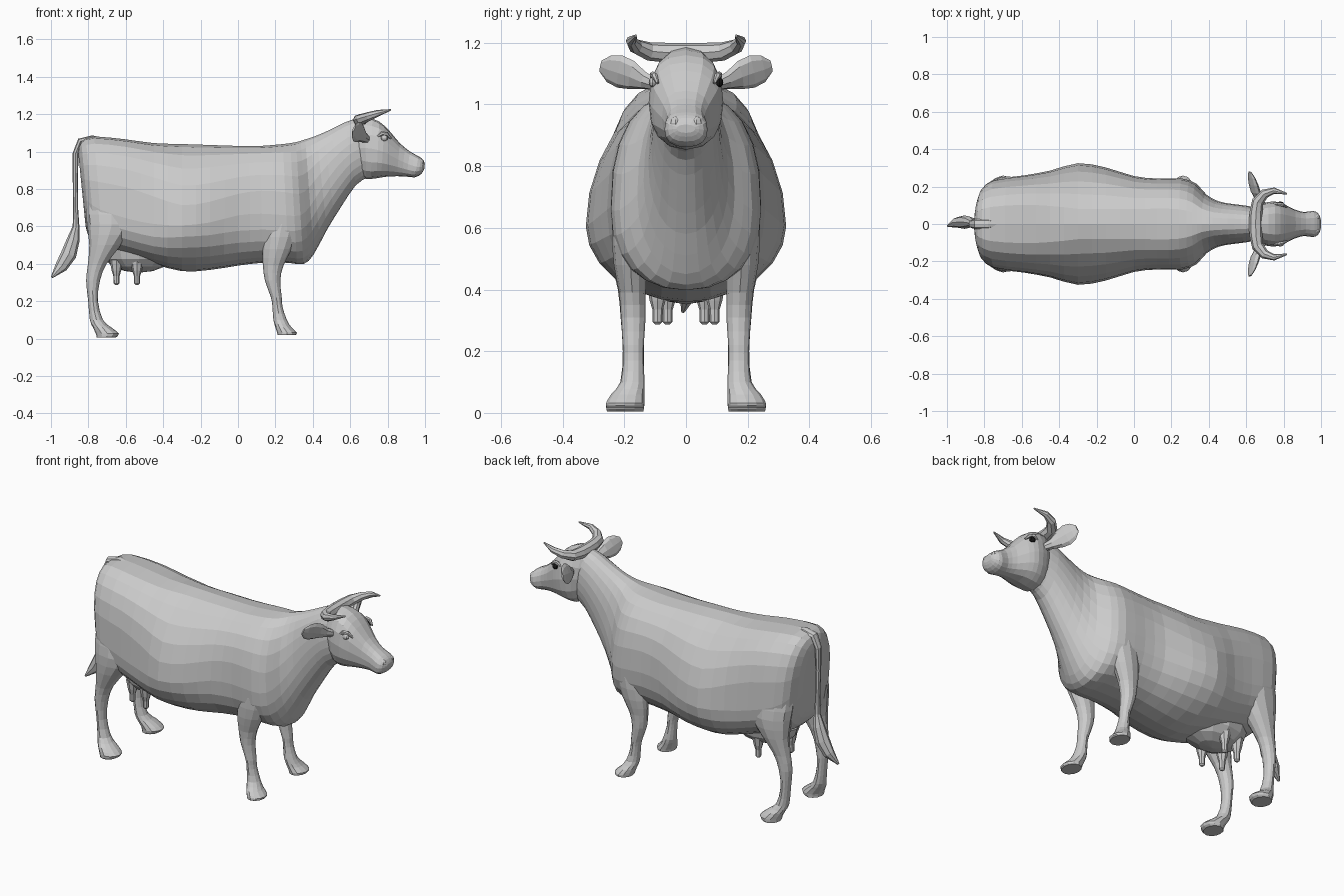
import bpy, bmesh
from math import cos, sin, pi
from mathutils import Vector, Matrix


def smooth_rows(rows, steps=2):
    """Insert Catmull-Rom in-between rows so coarse sections flow into each other."""
    out = []
    for i in range(len(rows) - 1):
        q = [rows[max(i - 1, 0)], rows[i], rows[i + 1], rows[min(i + 2, len(rows) - 1)]]
        for k in range(steps):
            t = k / steps
            out.append([.5 * (2 * b + (c - a) * t + (2 * a - 5 * b + 4 * c - d) * t * t
                              + (3 * b - a - 3 * c + d) * t ** 3) for a, b, c, d in zip(*q)])
    return out + [list(rows[-1])]


def loft(name, rings, mirror=False):
    """Skin closed rings of points, cap both ends, optionally mirror across y."""
    bm = bmesh.new()
    vs = [[bm.verts.new(p) for p in r] for r in rings]
    n = len(vs[0])
    for a, b in zip(vs, vs[1:]):
        for i in range(n):
            j = (i + 1) % n
            bm.faces.new((a[i], a[j], b[j], b[i]))
    bm.faces.new(vs[0])
    bm.faces.new(vs[-1])
    bmesh.ops.recalc_face_normals(bm, faces=bm.faces)
    return finish(name, bm, mirror)


def finish(name, bm, mirror=False):
    me = bpy.data.meshes.new(name)
    bm.to_mesh(me)
    bm.free()
    ob = bpy.data.objects.new(name, me)
    bpy.context.collection.objects.link(ob)
    if mirror:
        ob.modifiers.new("Mirror", 'MIRROR').use_axis = (False, True, False)
    return ob


def spow(v, p):
    return (1 if v >= 0 else -1) * abs(v) ** p


def section(xt, zt, xb, zb, w, f, e, n=24):
    """Tilted cross-section: top point, bottom point, half width, widest height, squareness on top."""
    top, bot, out = Vector((xt, 0, zt)), Vector((xb, 0, zb)), []
    for i in range(n):
        t = 2 * pi * i / n
        p = 2 / (e if sin(t) > 0 else min(e, 2.4))
        v = spow(sin(t), p)
        out.append(bot.lerp(top, f + v * ((1 - f) if v > 0 else f)) + Vector((0, w * spow(cos(t), p), 0)))
    return out


def level_ring(x, y, z, rx, ry, n=12):
    return [Vector((x + rx * cos(2 * pi * i / n), y + ry * sin(2 * pi * i / n), z)) for i in range(n)]


def tube(name, path, up, n=8, mirror=False):
    """Tapered tube through (x, y, z, side radius, up radius)."""
    pts, rings = [Vector(p[:3]) for p in path], []
    for i, p in enumerate(path):
        t = (pts[min(i + 1, len(pts) - 1)] - pts[max(i - 1, 0)]).normalized()
        s = t.cross(Vector(up)).normalized()
        u = s.cross(t)
        rings.append([pts[i] + s * p[3] * cos(2 * pi * k / n) + u * p[4] * sin(2 * pi * k / n)
                      for k in range(n)])
    return loft(name, rings, mirror)


def ball(name, c, r, mirror=False, u=12, v=8):
    bm = bmesh.new()
    bmesh.ops.create_uvsphere(bm, u_segments=u, v_segments=v, radius=1,
                              matrix=Matrix.Translation(c) @ Matrix.Diagonal((*r, 1)))
    return finish(name, bm, mirror)


# Trunk and neck
loft("body", [section(*s) for s in smooth_rows((
    (-.855, 1.00, -.815, .60, .09, .5, 2.4),
    (-.838, 1.055, -.79, .53, .185, .4, 2.6),
    (-.77, 1.08, -.72, .48, .238, .35, 2.8),
    (-.60, 1.065, -.58, .44, .260, .32, 2.9),
    (-.45, 1.045, -.45, .40, .285, .33, 2.5),
    (-.30, 1.04, -.30, .36, .325, .36, 1.95),
    (-.15, 1.035, -.15, .367, .302, .38, 2.05),
    (.00, 1.03, .00, .39, .256, .42, 2.3),
    (.12, 1.03, .13, .405, .243, .42, 2.5),
    (.24, 1.04, .27, .405, .243, .4, 2.4),
    (.31, 1.05, .35, .398, .215, .4, 2.2),
    (.36, 1.065, .405, .45, .158, .42, 2.1),
    (.42, 1.085, .475, .58, .122, .45, 2.1),
    (.50, 1.12, .555, .71, .107, .5, 2.1),
    (.57, 1.155, .63, .82, .098, .5, 2.1),
    (.64, 1.18, .69, .86, .085, .5, 2.1)))])

# Head
loft("head", [section(*s, 16) for s in smooth_rows((
    (.61, 1.17, .66, .87, .078, .5, 2.2),
    (.68, 1.185, .685, .853, .108, .5, 2.3),
    (.755, 1.16, .74, .857, .121, .5, 2.5),
    (.81, 1.11, .79, .865, .107, .5, 2.5),
    (.865, 1.045, .85, .868, .078, .5, 2.5),
    (.92, 1.00, .90, .866, .064, .5, 2.5),
    (.965, .975, .945, .862, .070, .5, 2.5),
    (.988, .957, .98, .88, .058, .5, 2.4),
    (.999, .935, .996, .908, .030, .5, 2.2)))])

# Horns
tube("horn", [(.65, -.01, 1.168, .036, .032), (.652, .06, 1.168, .035, .032), (.662, .12, 1.172, .032, .03),
              (.70, .163, 1.188, .025, .024), (.75, .178, 1.206, .017, .017),
              (.818, .162, 1.223, .004, .004)], (0, 0, 1), 8, True)

# Ears
tube("ear", [(.69, .095, 1.065, .02, .02), (.668, .135, 1.078, .02, .03), (.65, .175, 1.095, .02, .05),
             (.638, .215, 1.107, .016, .057), (.628, .25, 1.116, .011, .047),
             (.62, .277, 1.125, .005, .02)], (.35, 0, 1), 8, True)

# Eyes, brows and nostrils
dark = bpy.data.materials.new("dark_eye")
dark.diffuse_color = (.01, .01, .01, 1)
ball("left_eye", (.782, .108, 1.072), (.02, .013, .016), u=8, v=6).data.materials.append(dark)
ball("right_eye", (.782, -.108, 1.072), (.02, .013, .016), u=8, v=6)
tube("brow", [(.745, .108, 1.08, .006, .006), (.77, .108, 1.096, .012, .01), (.795, .102, 1.094, .011, .01),
              (.818, .092, 1.07, .005, .005)], (0, 1, 0), 6, True)
ball("nostril", (.974, .034, .94), (.022, .021, .022), True, 8, 6)

# Front legs, shoulder to hoof
loft("front_leg", [level_ring(*s) for s in smooth_rows((
    (.25, .155, .72, .075, .062), (.235, .178, .61, .095, .062), (.208, .180, .48, .078, .054),
    (.188, .174, .39, .055, .043), (.185, .171, .31, .041, .040), (.205, .171, .22, .029, .034),
    (.211, .171, .17, .027, .033), (.225, .173, .10, .036, .039), (.243, .189, .06, .043, .054),
    (.262, .197, .032, .053, .062), (.26, .197, .018, .048, .060)))], True)

# Hind legs, thigh to hoof
loft("hind_leg", [level_ring(*s) for s in smooth_rows((
    (-.69, .13, .84, .09, .07), (-.683, .154, .72, .13, .083), (-.675, .172, .61, .132, .083),
    (-.71, .178, .50, .085, .066), (-.752, .176, .40, .050, .045), (-.775, .173, .31, .037, .039),
    (-.775, .171, .20, .026, .034), (-.757, .174, .10, .035, .039), (-.727, .189, .06, .049, .054),
    (-.698, .197, .026, .062, .062), (-.705, .197, .005, .050, .059)))], True)

# Udder and teats
ball("udder", (-.53, 0, .47), (.20, .15, .118))
for place, tx, ty in (("front", -.54, .092), ("rear", -.65, .06)):
    loft(f"{place}_teat", [level_ring(tx, ty, z, r, r, 8) for z, r in (
        (.42, .036), (.365, .026), (.335, .017), (.295, .016), (.287, .008))], True)

# Tail with tuft
tube("tail", [(-.70, 0, 1.062, .010, .015), (-.78, 0, 1.07, .016, .026), (-.842, 0, 1.055, .018, .028),
              (-.868, 0, .99, .016, .022), (-.870, 0, .86, .014, .016), (-.868, .004, .70, .013, .015),
              (-.866, .006, .60, .018, .018), (-.88, .01, .53, .034, .030), (-.905, .01, .45, .042, .036),
              (-.945, .008, .385, .034, .028), (-.995, -.01, .328, .006, .006)], (0, 1, 0))
